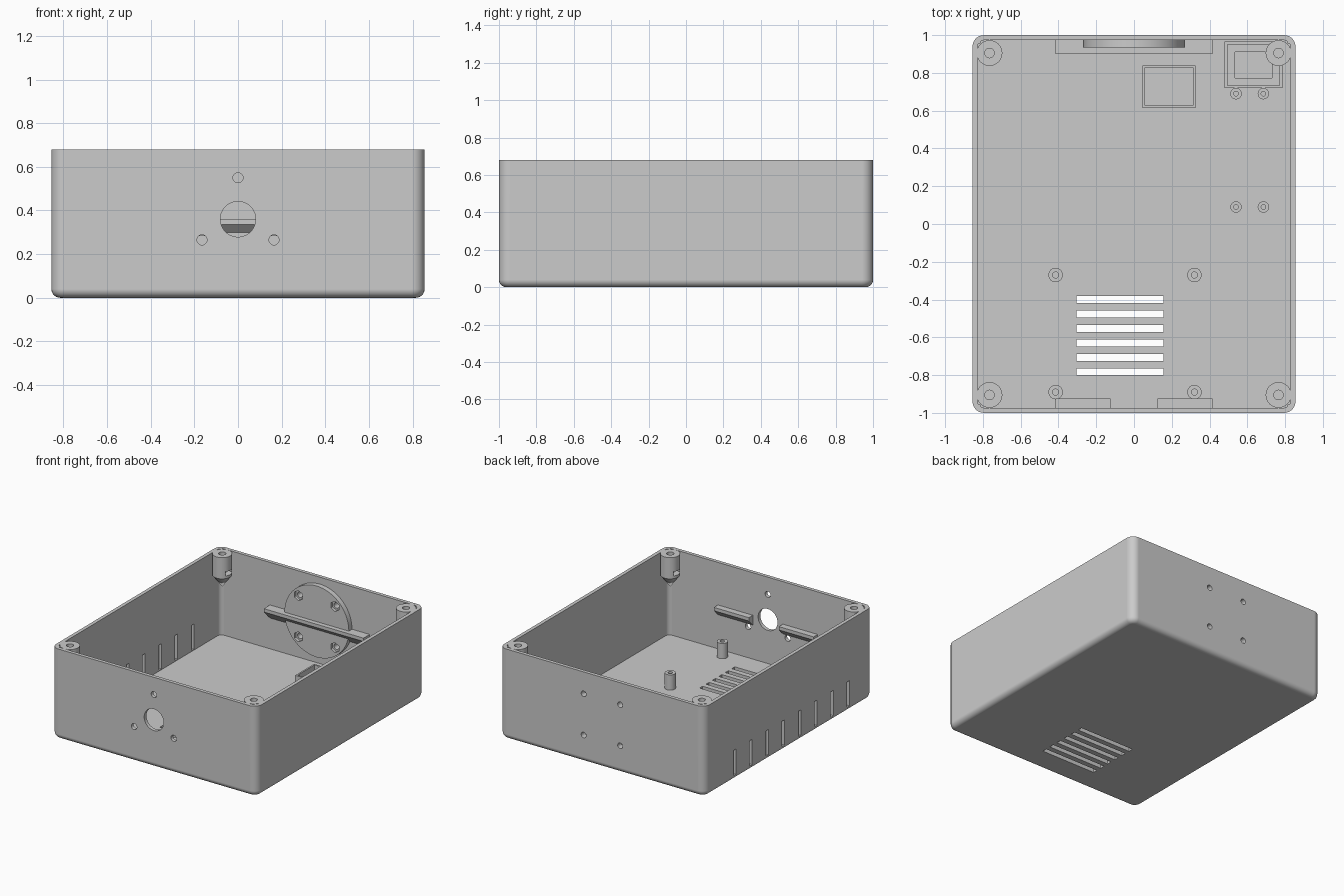
import bpy, bmesh
from math import pi, radians
from mathutils import Matrix, Vector

cube = bpy.data.objects.get("Cube")
if cube:
    bpy.data.objects.remove(cube, do_unlink=True)

# Single light grey plastic
grey = bpy.data.materials.new("light_grey_plastic")
grey.use_nodes = True
colour = (0.6, 0.6, 0.6, 1)
grey.diffuse_color = colour
grey.node_tree.nodes["Principled BSDF"].inputs["Base Color"].default_value = colour

HX, HY, TOP = 0.855, 1.0, 0.68      # outer half sizes and height
WALL, FLOOR = 0.027, 0.03
MID = 0.36                          # height of shaft and flange centre
ALONG_Y = Matrix.Rotation(pi / 2, 4, 'X')


def box(bm, lo, hi):
    lo, hi = Vector(lo), Vector(hi)
    mat = Matrix.Translation((lo + hi) / 2) @ Matrix.Diagonal((*(hi - lo), 1))
    return bmesh.ops.create_cube(bm, size=1, matrix=mat)["verts"]


def rod(bm, centre, r, length, turn=Matrix(), sides=32, tip=None):
    bmesh.ops.create_cone(bm, cap_ends=True, segments=sides, radius1=r if tip is None else tip,
                          radius2=r, depth=length, matrix=Matrix.Translation(centre) @ turn)


def upright(bm, x, y, z0, z1, r, tip=None):
    rod(bm, (x, y, (z0 + z1) / 2), r, z1 - z0, tip=tip)


def bevel(bm, test, r):
    edges = [e for e in bm.edges if test(e)]
    bmesh.ops.bevel(bm, geom=edges, offset=r, segments=6, profile=0.5, affect='EDGES')


def is_vertical(e):
    a, b = (v.co for v in e.verts)
    return abs(a.z - b.z) > 0.1


def make(name, bm):
    bmesh.ops.recalc_face_normals(bm, faces=bm.faces)
    mesh = bpy.data.meshes.new(name)
    bm.to_mesh(mesh)
    bm.free()
    mesh.materials.append(grey)
    obj = bpy.data.objects.new(name, mesh)
    bpy.context.collection.objects.link(obj)
    return obj


def activate(obj):
    bpy.ops.object.select_all(action='DESELECT')
    obj.select_set(True)
    bpy.context.view_layer.objects.active = obj


def cut(obj, bm):
    cutter = make("cutter", bm)
    cutter.hide_render = True
    mod = obj.modifiers.new("cut", 'BOOLEAN')
    mod.operation, mod.solver, mod.object = 'DIFFERENCE', 'EXACT', cutter
    activate(obj)
    bpy.ops.object.modifier_apply(modifier=mod.name)
    bpy.data.objects.remove(cutter, do_unlink=True)


def smooth(obj):
    activate(obj)
    bpy.ops.object.shade_smooth_by_angle(angle=radians(30))
    mod = obj.modifiers.new("normals", 'WEIGHTED_NORMAL')
    mod.keep_sharp = True


# Case shell: rounded box hollowed from above
bm = bmesh.new()
box(bm, (-HX, -HY, 0), (HX, HY, TOP))
bevel(bm, is_vertical, 0.06)
bevel(bm, lambda e: all(v.co.z < 0.001 for v in e.verts), 0.04)
case = make("case_shell", bm)
bm = bmesh.new()
box(bm, (WALL - HX, WALL - HY, FLOOR), (HX - WALL, HY - WALL, TOP + 0.2))
bevel(bm, is_vertical, 0.033)
cut(case, bm)

# Shaft hole, screw holes and vent slots
bolts = [(sx * 0.152, MID + sz * 0.155) for sx in (-1, 1) for sz in (-1, 1)]
bm = bmesh.new()
rod(bm, (0, -HY, MID), 0.081, 0.2, ALONG_Y, 48)
for x, z in ((0, 0.55), (-0.165, 0.265), (0.165, 0.265)):
    rod(bm, (x, -HY, z), 0.023, 0.2, ALONG_Y)
for x, z in bolts:
    rod(bm, (x, HY, z), 0.021, 0.2, ALONG_Y)
for i in range(6):
    y = -0.4 - i * 0.0765
    box(bm, (-0.305, y - 0.018, -0.1), (0.155, y + 0.018, 0.1))
for i in range(8):
    y = 0.643 - i * 0.193
    box(bm, (-HX - 0.1, y - 0.015, 0.036), (-HX + 0.1, y + 0.015, 0.226))
cut(case, bm)
smooth(case)

# Corner screw posts with tapered undersides and nut slots
for sx, xname in ((-1, "right"), (1, "left")):
    for sy, yname in ((-1, "front"), (1, "back")):
        x, y = sx * 0.765, sy * 0.905
        bm = bmesh.new()
        upright(bm, x, y, 0.52, TOP, 0.068)
        bottom = min(bm.faces, key=lambda f: f.calc_center_median().z)
        lower = bmesh.ops.extrude_discrete_faces(bm, faces=[bottom])["faces"][0]
        bmesh.ops.delete(bm, geom=[lower], context='FACES')
        rim = [e for e in bm.edges if e.is_boundary and e.verts[0].co.z < 0.53]
        apex = bm.verts.new((x, y, 0.43))
        for e in rim:
            bm.faces.new((*e.verts, apex))
        bmesh.ops.remove_doubles(bm, verts=bm.verts, dist=0.0001)
        post = make(f"{yname}_{xname}_screw_post", bm)
        bm = bmesh.new()
        upright(bm, x, y, 0.5, TOP + 0.1, 0.025)
        cut(post, bm)
        bm = bmesh.new()
        xs = sorted((x - sx * 0.1, x + sx * 0.03))
        box(bm, (xs[0], y - 0.04, 0.54), (xs[1], y + 0.04, 0.572))
        cut(post, bm)
        smooth(post)
        # Solid web between post and case corner
        bm = bmesh.new()
        xs = sorted((sx * 0.81, sx * 0.832))
        ys = sorted((sy * 0.953, sy * 0.975))
        box(bm, (xs[0], ys[0], 0.52), (xs[1], ys[1], TOP))
        make(f"{yname}_{xname}_corner_web", bm)

# Board standoffs on the floor
groups = (("large", (-0.415, 0.32), (-0.27, -0.89), 0.038, 0.016, 0.145),
          ("small", (0.54, 0.685), (0.69, 0.09), 0.03, 0.012, 0.1))
for size, xs, ys, r, bore, top in groups:
    for x in xs:
        for y in ys:
            bm = bmesh.new()
            upright(bm, x, y, FLOOR - 0.01, top, r)
            standoff = make(f"{size}_standoff", bm)
            bm = bmesh.new()
            upright(bm, x, y, FLOOR + 0.01, top + 0.1, bore)
            cut(standoff, bm)
            smooth(standoff)


# Rectangular component holders on the floor
def frame(name, lo, hi, inset, top):
    bm = bmesh.new()
    box(bm, (*lo, FLOOR - 0.01), (*hi, top))
    obj = make(name, bm)
    bm = bmesh.new()
    box(bm, (lo[0] + inset, lo[1] + inset, 0), (hi[0] - inset, hi[1] - inset, top + 0.1))
    cut(obj, bm)


frame("module_holder", (0.045, 0.615), (0.325, 0.84), 0.012, 0.09)
frame("corner_holder", (0.48, 0.72), (0.785, 0.965), 0.014, 0.09)
frame("corner_holder_ledge", (0.49, 0.73), (0.775, 0.955), 0.044, 0.06)

# Round bolt flange on the inside of the back wall
bm = bmesh.new()
rod(bm, (0, 0.957, MID), 0.268, 0.044, ALONG_Y, 64)
flange = make("back_flange", bm)
bm = bmesh.new()
for x, z in bolts:
    rod(bm, (x, 0.95, z), 0.021, 0.2, ALONG_Y)
cut(flange, bm)
bm = bmesh.new()
for x, z in bolts:
    rod(bm, (x, 0.93, z), 0.038, 0.05, ALONG_Y, 6)
cut(flange, bm)
smooth(flange)


# Support rails with sloped undersides
def rail(name, x0, x1, wall, edge):
    bm = bmesh.new()
    depth = abs(wall - edge)
    profile = ((wall, MID), (edge, MID), (edge, MID - 0.025), (wall, MID - 0.025 - depth))
    face = bm.faces.new([bm.verts.new((x0, y, z)) for y, z in profile])
    ext = bmesh.ops.extrude_face_region(bm, geom=[face])["geom"]
    moved = [v for v in ext if isinstance(v, bmesh.types.BMVert)]
    bmesh.ops.translate(bm, verts=moved, vec=(x1 - x0, 0, 0))
    make(name, bm)


rail("back_rail", -0.415, 0.415, 0.978, 0.9)
rail("front_right_rail", -0.415, -0.125, -0.978, -0.925)
rail("front_left_rail", 0.125, 0.415, -0.978, -0.925)
bpy.ops.object.select_all(action='DESELECT')
